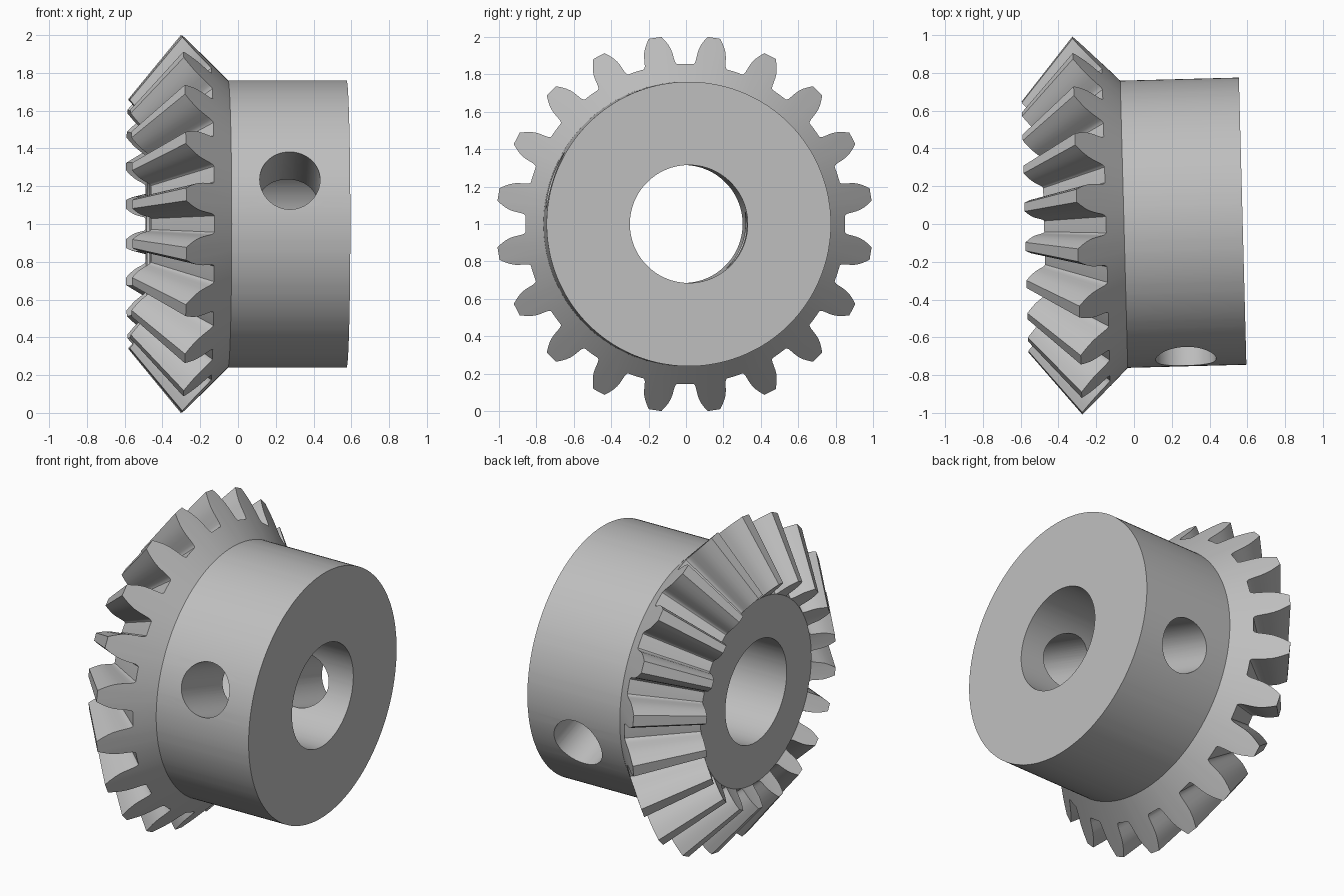
import bpy, bmesh
from math import sin, cos, pi, radians
from mathutils import Matrix, Vector

cube = bpy.data.objects.get("Cube")
if cube:
    bpy.data.objects.remove(cube, do_unlink=True)

TEETH = 20
R_TIP, R_ROOT, R_HUB, R_BORE = 1.0076, 0.855, 0.76, 0.315
X_TIP, X_HUB, X_END = -0.30, -0.053, 0.575
APEX, SHRINK = -1.124, 0.664      # pitch cone apex, small end scale

# Half tooth outline: (height fraction, half angle in degrees)
FLANK = [(0, 6.1), (0.03, 5.7), (0.1, 5.35), (0.2, 5.15), (0.4, 4.8),
         (0.55, 4.4), (0.7, 3.75), (0.85, 2.9), (1, 1.95)]

steel = bpy.data.materials.new("grey steel")
steel.use_nodes = True
grey = (0.52, 0.52, 0.52, 1)
steel.diffuse_color = grey
steel.node_tree.nodes["Principled BSDF"].inputs["Base Color"].default_value = grey


def back_cone(r):
    return X_HUB + (r - R_HUB) * (X_TIP - X_HUB) / (R_TIP - R_HUB)


# Outline of the toothed rim as (radius, angle)
outline = []
pitch = 360 / TEETH
for i in range(TEETH):
    mid = pitch * (i + 0.5)
    tooth = [(0, -pitch / 2), (0, -7.5)]
    tooth += [(h, -a) for h, a in FLANK] + [(h, a) for h, a in reversed(FLANK)]
    tooth += [(0, 7.5)]
    outline += [(R_ROOT + h * (R_TIP - R_ROOT), radians(mid + a)) for h, a in tooth]

bm = bmesh.new()


def ring(place):
    """One closed loop; place maps an outline radius to (x, radius)."""
    loop = []
    for r, a in outline:
        x, rad = place(r)
        loop.append(bm.verts.new((x, rad * cos(a), rad * sin(a))))
    return loop


def toward_apex(r):
    return APEX + (back_cone(r) - APEX) * SHRINK, r * SHRINK


# Bore, front disc, tooth ends, teeth, back cone, hub and end face
x_disc, r_disc = toward_apex(R_ROOT)
loops = [ring(p) for p in (
    lambda r: (x_disc, R_BORE),
    lambda r: (x_disc, r_disc),
    toward_apex,
    lambda r: (back_cone(r), r),
    lambda r: (X_HUB, R_HUB),
    lambda r: (X_END, R_HUB),
    lambda r: (X_END, R_BORE))]
n = len(outline)
for a, b in zip(loops, loops[1:] + loops[:1]):
    for i in range(n):
        j = (i + 1) % n
        bm.faces.new((a[i], a[j], b[j], b[i]))
bmesh.ops.remove_doubles(bm, verts=bm.verts, dist=1e-5)
bmesh.ops.recalc_face_normals(bm, faces=bm.faces)
mesh = bpy.data.meshes.new("bevel_gear")
bm.to_mesh(mesh)
bm.free()
mesh.materials.append(steel)
gear = bpy.data.objects.new("bevel_gear", mesh)
bpy.context.collection.objects.link(gear)

# Slanted pin hole straight through the hub
axis = Vector((0, -cos(radians(18)), sin(radians(18))))
bpy.ops.mesh.primitive_cylinder_add(vertices=64, radius=0.16, depth=2.4)
cutter = bpy.context.object
cutter.name = "pin_hole_cutter"
cutter.hide_render = True
cutter.data.transform(Matrix.Translation((0.256, 0, 0))
                      @ axis.to_track_quat('Z', 'X').to_matrix().to_4x4())
cutter.data.materials.append(steel)

bpy.ops.object.select_all(action='DESELECT')
gear.select_set(True)
bpy.context.view_layer.objects.active = gear
cut = gear.modifiers.new("pin_hole", 'BOOLEAN')
cut.operation = 'DIFFERENCE'
cut.solver = 'EXACT'
cut.object = cutter
bpy.ops.object.modifier_apply(modifier=cut.name)
bpy.data.objects.remove(cutter, do_unlink=True)
bpy.ops.object.shade_smooth_by_angle(angle=radians(30))

# The gear sits slightly turned about the vertical
gear.matrix_world = Matrix.Translation((0, 0, 1)) @ Matrix.Rotation(radians(1.5), 4, 'Z')
